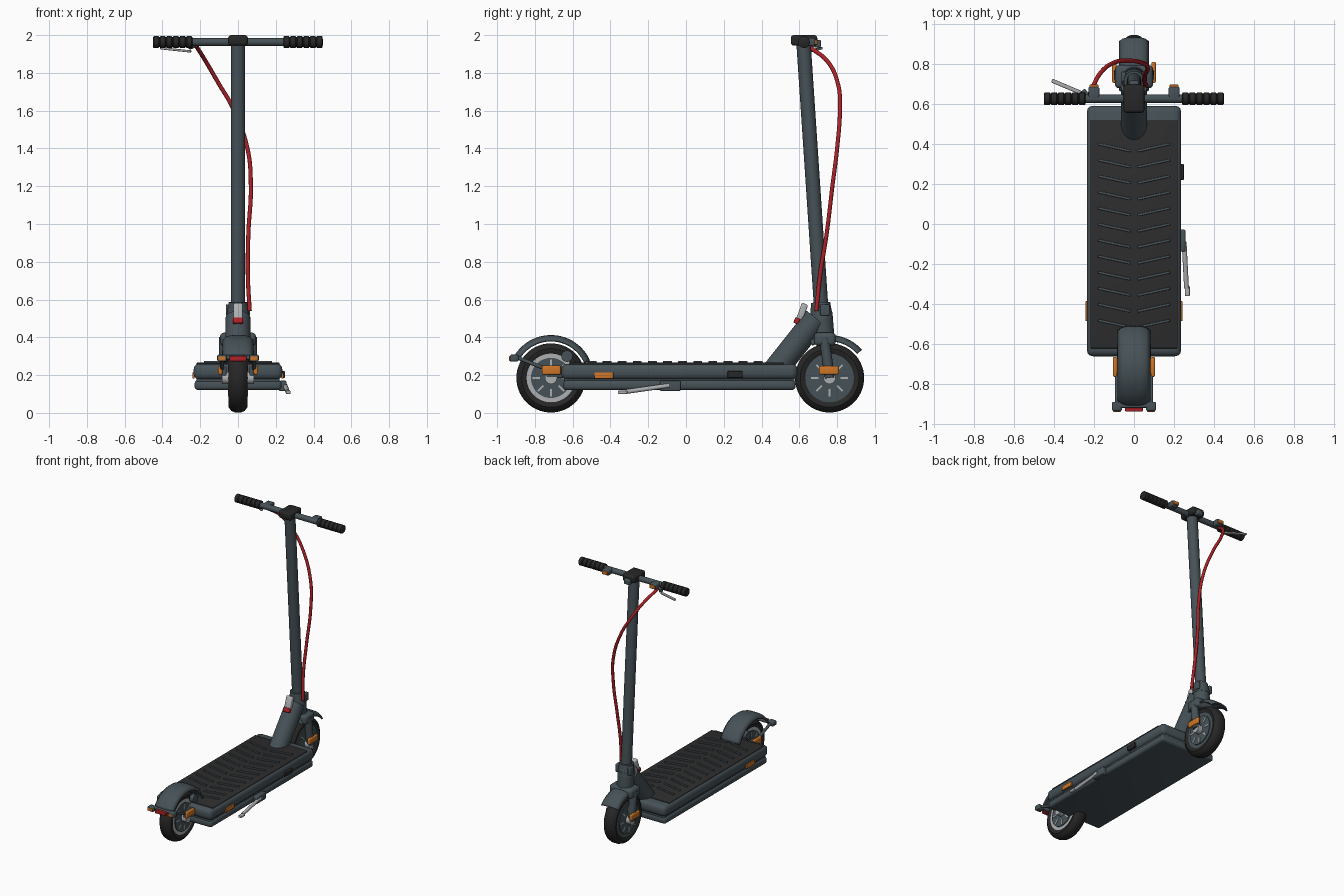
import bpy, bmesh, math
from mathutils import Vector, Matrix

if "Cube" in bpy.data.objects:
    bpy.data.objects.remove(bpy.data.objects["Cube"], do_unlink=True)


def material(name, rgb):
    m = bpy.data.materials.new(name)
    m.use_nodes = True
    m.diffuse_color = (*rgb, 1)
    m.node_tree.nodes["Principled BSDF"].inputs["Base Color"].default_value = (*rgb, 1)
    return m


SLATE = material("slate grey", (0.062, 0.083, 0.095))
BLACK = material("rubber black", (0.02, 0.02, 0.02))
MAT = material("mat charcoal", (0.027, 0.027, 0.027))
SILVER = material("silver", (0.42, 0.43, 0.44))
RED = material("red", (0.42, 0.015, 0.02))
ORANGE = material("orange", (0.62, 0.18, 0.02))


def finish(name, bm, mat, smooth=True):
    bmesh.ops.recalc_face_normals(bm, faces=bm.faces)
    mesh = bpy.data.meshes.new(name)
    bm.to_mesh(mesh)
    bm.free()
    mesh.materials.append(mat)
    ob = bpy.data.objects.new(name, mesh)
    bpy.context.collection.objects.link(ob)
    if smooth:
        bpy.ops.object.select_all(action="DESELECT")
        ob.select_set(True)
        bpy.context.view_layer.objects.active = ob
        bpy.ops.object.shade_smooth_by_angle(angle=math.radians(35))
    return ob


def box(name, loc, size, mat, bevel=0.008, rot=(0, 0, 0)):
    bm = bmesh.new()
    bmesh.ops.create_cube(bm, size=1, matrix=Matrix.Diagonal((*size, 1)))
    if bevel:
        bmesh.ops.bevel(bm, geom=bm.edges[:], offset=bevel, segments=3,
                        profile=0.5, affect="EDGES")
    ob = finish(name, bm, mat)
    ob.location, ob.rotation_euler = loc, rot
    return ob


def rod(name, a, b, r, mat, r2=None, sides=32):
    a, b = Vector(a), Vector(b)
    bm = bmesh.new()
    turn = (b - a).to_track_quat("Z", "Y").to_matrix().to_4x4()
    bmesh.ops.create_cone(bm, cap_ends=True, segments=sides, radius1=r,
                          radius2=r if r2 is None else r2, depth=(b - a).length,
                          matrix=Matrix.Translation((a + b) / 2) @ turn)
    return finish(name, bm, mat)


def lathe(name, profile, loc, mat, steps=56):
    """Spin (x, radius) points around the x axis."""
    bm = bmesh.new()
    verts = [bm.verts.new((x, 0, r)) for x, r in profile]
    edges = [bm.edges.new(p) for p in zip(verts, verts[1:])]
    bmesh.ops.spin(bm, geom=verts + edges, cent=(0, 0, 0), axis=(1, 0, 0),
                   angle=math.tau, steps=steps)
    bmesh.ops.remove_doubles(bm, verts=bm.verts, dist=1e-5)
    ob = finish(name, bm, mat)
    ob.location = loc
    return ob


def fender(name, centre, start, end, width, n=24, m=8):
    """Domed strip bent around the wheel."""
    bm = bmesh.new()
    rows = []
    for i in range(n + 1):
        a = math.radians(start + (end - start) * i / n)
        row = []
        for j in range(m + 1):
            t = 2 * j / m - 1
            r = 0.222 - 0.025 * t ** 4
            row.append(bm.verts.new((t * width, r * math.cos(a), r * math.sin(a))))
        rows.append(row)
    for p, q in zip(rows, rows[1:]):
        for j in range(m):
            bm.faces.new((p[j], p[j + 1], q[j + 1], q[j]))
    ob = finish(name, bm, SLATE)
    ob.location = centre
    mod = ob.modifiers.new("thickness", "SOLIDIFY")
    mod.thickness, mod.offset = 0.01, 0
    return ob


# Wheels
FRONT, REAR = Vector((0, 0.76, 0.185)), Vector((0, -0.715, 0.185))
for label, c, rim_mat in (("front", FRONT, SLATE), ("rear", REAR, SILVER)):
    lathe(label + "_tire", [(-0.035, 0.12), (-0.047, 0.135), (-0.05, 0.155),
          (-0.035, 0.175), (-0.015, 0.183), (0.015, 0.183), (0.035, 0.175),
          (0.05, 0.155), (0.047, 0.135), (0.035, 0.12)], c, BLACK)
    rod(label + "_rim", c - Vector((0.042, 0, 0)), c + Vector((0.042, 0, 0)),
        0.132, rim_mat, sides=56)
    rod(label + "_hub", c - Vector((0.048, 0, 0)), c + Vector((0.048, 0, 0)),
        0.106, SLATE, sides=48)
    rod(label + "_axle", c - Vector((0.085, 0, 0)), c + Vector((0.085, 0, 0)),
        0.032, SILVER)
    for s in (-1, 1):
        for k in range(8):
            a = math.tau * k / 8
            box(label + "_spoke", c + Vector((s * 0.049, 0.078 * math.cos(a),
                0.078 * math.sin(a))), (0.006, 0.04, 0.01), SILVER, 0, (a, 0, 0))

# Deck
box("deck_body", (0, -0.035, 0.218), (0.47, 1.25, 0.084), SLATE, 0.03)
box("deck_core", (0, -0.035, 0.18), (0.44, 1.22, 0.06), SLATE, 0.01)
box("deck_base", (0, -0.035, 0.147), (0.46, 1.23, 0.052), SLATE, 0.018)
box("foot_mat", (0, -0.05, 0.259), (0.44, 1.14, 0.014), MAT, 0.005)
for row in range(12):
    for s in (-1, 1):
        box("chevron_tread", (s * 0.098, 0.382 - row * 0.08, 0.268),
            (0.165, 0.013, 0.014), SLATE, 0.003, (0, 0, s * math.atan2(0.035, 0.16)))
for s in (-1, 1):
    box("side_reflector", (s * 0.236, -0.435, 0.198), (0.012, 0.1, 0.034), ORANGE, 0.003)
box("charge_port", (0.238, 0.26, 0.203), (0.022, 0.08, 0.036), BLACK, 0.005)

# Kickstand
box("kickstand_mount", (0.237, -0.083, 0.143), (0.04, 0.11, 0.055), SLATE, 0.008)
rod("kickstand_leg", (0.25, -0.09, 0.145), (0.262, -0.32, 0.112), 0.012, SILVER)
box("kickstand_foot", (0.266, -0.335, 0.109), (0.025, 0.05, 0.018), SILVER, 0.005)

# Rear fender, arms and tail lights
fender("rear_fender", REAR, 24, 148, 0.08)
for s in (-1, 1):
    box("rear_arm", (s * 0.073, -0.665, 0.215), (0.025, 0.16, 0.06), SLATE, 0.008)
    box("rear_axle_cover", (s * 0.094, -0.713, 0.226), (0.022, 0.1, 0.048), ORANGE, 0.008)
    rod("fender_strut", (s * 0.085, -0.71, 0.22), (s * 0.085, -0.9, 0.295), 0.01, SLATE)
    rod("fender_pivot", (s * 0.055, -0.63, 0.3), (s * 0.085, -0.63, 0.3), 0.03, SLATE)
    box("tail_signal", (s * 0.085, -0.91, 0.29), (0.05, 0.045, 0.036), SLATE, 0.008)
    box("tail_signal_lens", (s * 0.085, -0.931, 0.288), (0.038, 0.012, 0.022), ORANGE, 0.003)
box("tail_bar", (0, -0.905, 0.295), (0.16, 0.025, 0.025), SLATE, 0.006)
box("tail_light", (0, -0.923, 0.287), (0.09, 0.026, 0.028), RED, 0.005)

# Front fork and fender
fender("front_fender", FRONT, 41, 118, 0.072)
box("fork_crown", (0, 0.735, 0.39), (0.19, 0.115, 0.07), SLATE, 0.02)
for s in (-1, 1):
    rod("fork_leg", (s * 0.074, 0.732, 0.4), (s * 0.074, 0.76, 0.185), 0.027, SLATE)
    box("front_axle_cover", (s * 0.098, 0.757, 0.226), (0.022, 0.105, 0.046), ORANGE, 0.008)

# Neck, stem and folding latch
rod("neck", (0, 0.46, 0.21), (0, 0.69, 0.5), 0.066, SLATE, sides=40)
rod("head_tube", (0, 0.728, 0.4), (0, 0.717, 0.53), 0.058, SLATE)
rod("head_collar", (0, 0.717, 0.5), (0, 0.713, 0.585), 0.062, SLATE, 0.05)
rod("stem", (0, 0.716, 0.55), (0, 0.622, 1.96), 0.038, SLATE)
for s in (-1, 1):
    box("collar_clamp", (s * 0.052, 0.735, 0.545), (0.025, 0.05, 0.06), SLATE, 0.006)
box("latch_lever", (0, 0.615, 0.535), (0.05, 0.035, 0.09), SILVER, 0.008, (-0.35, 0, 0))
box("latch_button", (0, 0.587, 0.488), (0.052, 0.028, 0.032), RED, 0.006, (-0.35, 0, 0))

# Handlebar, grips, display and controls
BAR_Y, BAR_Z = 0.625, 1.963
rod("handlebar", (-0.44, BAR_Y, BAR_Z), (0.44, BAR_Y, BAR_Z), 0.021, SLATE)
grip = [(-0.105, 0.0)]
for k in range(6):
    x = -0.105 + k * 0.035
    grip += [(x, 0.026), (x + 0.004, 0.031), (x + 0.029, 0.031), (x + 0.033, 0.026)]
grip.append((0.105, 0.0))
for s in (-1, 1):
    lathe("grip", grip, (s * 0.345, BAR_Y, BAR_Z), BLACK, 32)
    box("control_pod", (s * 0.2, 0.65, BAR_Z), (0.055, 0.07, 0.042), SLATE, 0.01)
    box("front_signal", (s * 0.2, 0.688, BAR_Z), (0.045, 0.014, 0.026), ORANGE, 0.004)
box("display", (0, 0.625, 1.972), (0.105, 0.14, 0.056), BLACK, 0.016)
box("headlight", (0, 0.695, 1.955), (0.05, 0.04, 0.04), SLATE, 0.008)
rod("brake_pivot", (-0.235, 0.64, 1.945), (-0.255, 0.665, 1.938), 0.014, SLATE)
box("brake_lever", (-0.33, 0.682, 1.922), (0.175, 0.02, 0.012), SILVER, 0.004,
    (0, 0.1, -0.4))

# Brake cable
curve = bpy.data.curves.new("brake_cable", "CURVE")
curve.dimensions, curve.bevel_depth, curve.bevel_resolution = "3D", 0.011, 3
path = [(-0.22, 0.65, 1.94), (-0.17, 0.75, 1.86), (-0.1, 0.805, 1.74),
        (-0.03, 0.815, 1.62), (0.05, 0.8, 1.4), (0.068, 0.775, 1.2),
        (0.055, 0.745, 0.95), (0.052, 0.71, 0.73), (0.062, 0.69, 0.54)]
spline = curve.splines.new("BEZIER")
spline.bezier_points.add(len(path) - 1)
for point, co in zip(spline.bezier_points, path):
    point.co = co
    point.handle_left_type = point.handle_right_type = "AUTO"
curve.materials.append(RED)
bpy.context.collection.objects.link(bpy.data.objects.new("brake_cable", curve))
